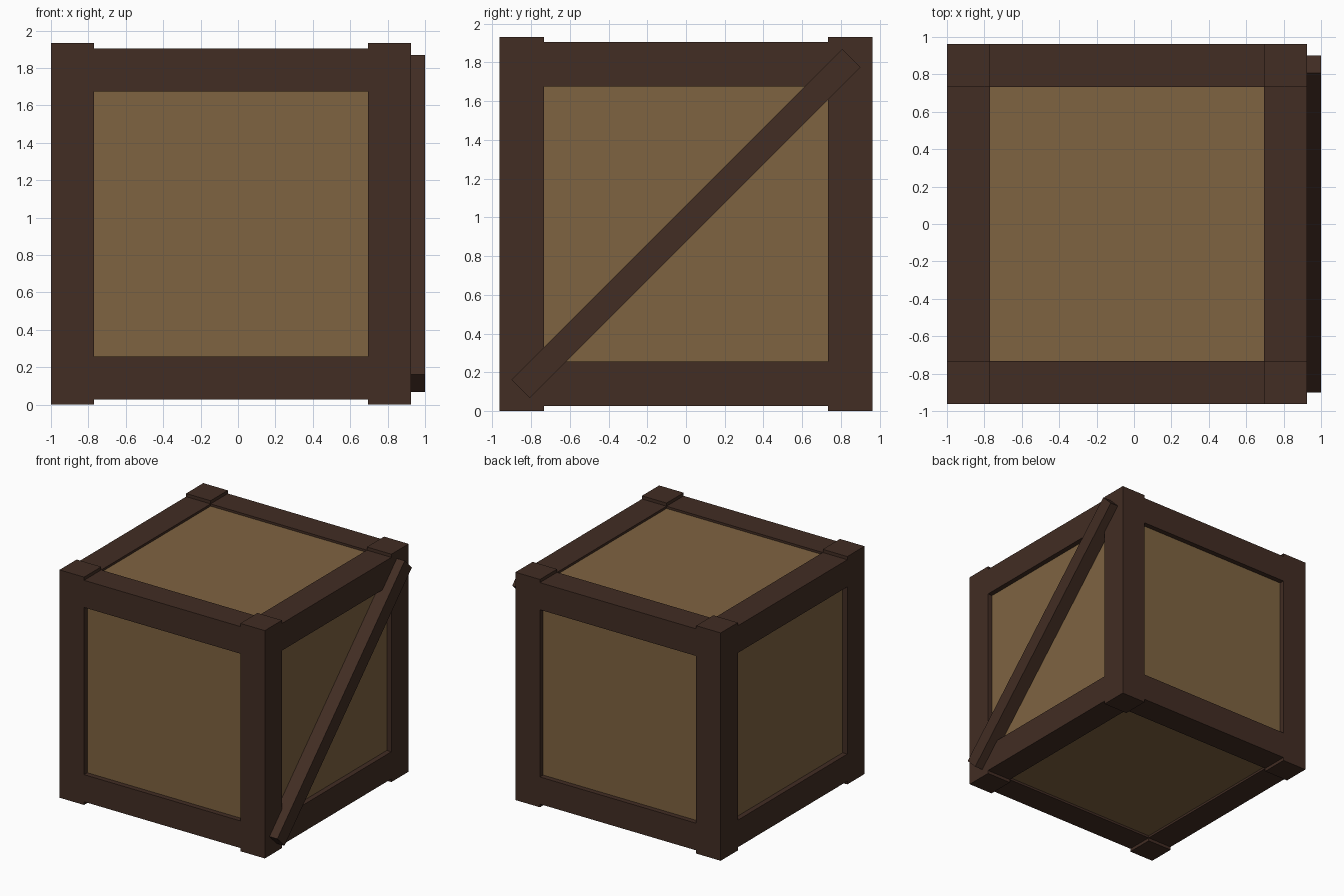
import bpy
import math

if "Cube" in bpy.data.objects:
    bpy.data.objects.remove(bpy.data.objects["Cube"])

CX, CZ = -0.037, 0.966      # crate centre
HALF = 0.963                # half width of the frame
BEAM = 0.23                 # timber width
LIP = 0.024                 # how far posts stand past the rails


def material(name, rgb):
    m = bpy.data.materials.new(name)
    m.diffuse_color = (*rgb, 1)
    m.use_nodes = True
    m.node_tree.nodes["Principled BSDF"].inputs["Base Color"].default_value = m.diffuse_color
    return m


dark_wood = material("dark_wood", (0.054, 0.026, 0.017))
light_wood = material("light_wood", (0.212, 0.126, 0.053))


def box(name, center, size, mat, tilt=0.0):
    bpy.ops.mesh.primitive_cube_add(size=1, location=center, rotation=(tilt, 0, 0))
    ob = bpy.context.object
    ob.name = name
    ob.scale = size
    ob.data.materials.append(mat)
    return ob


# Inner box forming the recessed panels
box("panel_box", (CX, 0, CZ), (1.84, 1.84, 1.84), light_wood)

mid = HALF - BEAM / 2           # beam centre line
span = 2 * (HALF - BEAM)        # rail length between posts
rail_z = mid - LIP

for a in (-1, 1):
    for b in (-1, 1):
        # Corner posts, full height
        box("corner_post", (CX + a * mid, b * mid, CZ), (BEAM, BEAM, 2 * HALF + 0.006), dark_wood)
        # Top and bottom rails on the front and back
        box("cross_rail", (CX, a * mid, CZ + b * rail_z), (span, BEAM, BEAM), dark_wood)
        # Top and bottom rails on the sides
        box("side_rail", (CX + a * mid, 0, CZ + b * rail_z), (BEAM, span, BEAM), dark_wood)

# Diagonal brace on the right side
box("diagonal_brace", (0.933, 0, 0.968), (0.134, 2.414, 0.134), dark_wood, math.radians(45))
